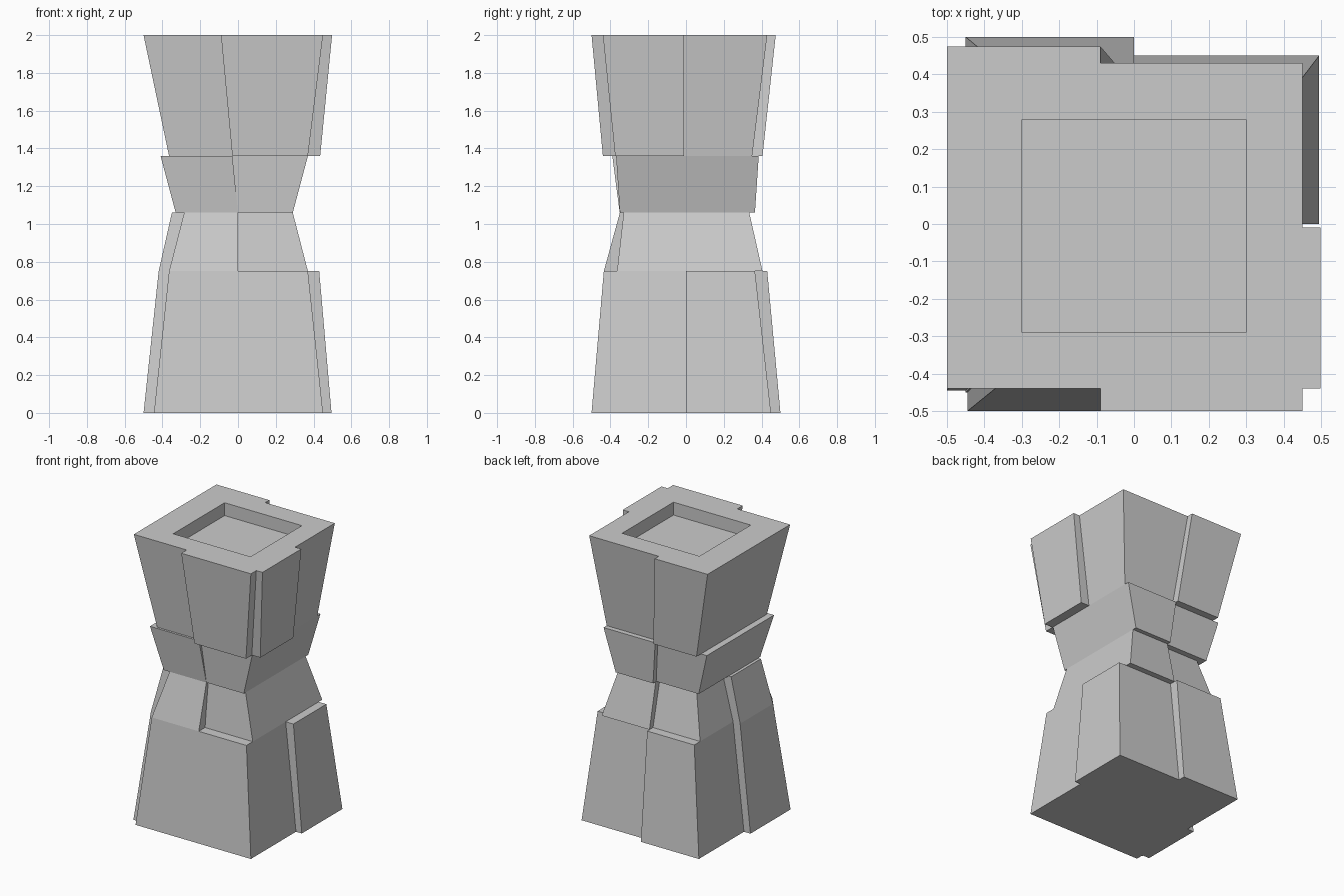
import bpy, bmesh


def loft(name, *rings):
    """Closed solid through rectangular rings (z, x0, x1, y0, y1)."""
    bm = bmesh.new()
    loops = [[bm.verts.new(p) for p in ((x0, y0, z), (x1, y0, z), (x1, y1, z), (x0, y1, z))]
             for z, x0, x1, y0, y1 in rings]
    bm.faces.new(loops[0][::-1])
    bm.faces.new(loops[-1])
    for a, b in zip(loops, loops[1:]):
        for i in range(4):
            j = (i + 1) % 4
            bm.faces.new((a[i], a[j], b[j], b[i]))
    bmesh.ops.recalc_face_normals(bm, faces=bm.faces)
    me = bpy.data.meshes.new(name)
    bm.to_mesh(me)
    bm.free()
    ob = bpy.data.objects.new(name, me)
    bpy.context.collection.objects.link(ob)
    return ob


# core: tapered base, waist and flared head with a recessed top
loft("base_core", (0, -.45, .45, -.45, .45), (.75, -.365, .37, -.365, .365),
     (1.06, -.285, .29, -.33, .29))
loft("waist_core", (1.06, -.33, .29, -.35, .33), (1.36, -.41, .37, -.37, .355))
loft("head_core", (1.36, -.365, .37, -.375, .35), (2, -.5, .45, -.44, .43),
     (2, -.3, .3, -.29, .28), (1.91, -.3, .3, -.29, .28))

# base slabs
loft("base_front_slab", (0, -.445, .45, -.5, -.45), (.75, -.365, .37, -.435, -.365))
loft("base_front_upper_slab", (.75, -.365, 0, -.435, -.365), (1.06, -.285, 0, -.35, -.33))
loft("base_left_slab", (0, -.5, -.45, -.445, 0), (.75, -.42, -.365, -.365, 0),
     (1.06, -.35, -.285, -.33, 0))
loft("base_right_slab", (0, .45, .495, 0, .45), (.75, .37, .43, 0, .365))
loft("base_back_slab", (0, -.45, 0, .45, .5), (.75, -.365, 0, .365, .43))
loft("base_back_upper_slab", (.75, 0, .37, .365, .405), (1.06, 0, .29, .29, .335))

# waist slabs
loft("waist_front_slab", (1.06, -.33, 0, -.351, -.35), (1.36, -.41, -.03, -.39, -.37))
loft("waist_back_slab", (1.06, 0, .29, .33, .365), (1.36, -.03, .37, .355, .385))

# head slabs
loft("head_front_slab", (1.36, -.03, .37, -.44, -.375), (2, -.09, .45, -.5, -.44))
loft("head_right_slab", (1.36, .37, .435, -.375, -.01), (2, .45, .498, -.44, -.01))
loft("head_back_slab", (1.36, -.365, -.03, .35, .405), (2, -.5, -.09, .43, .475))
